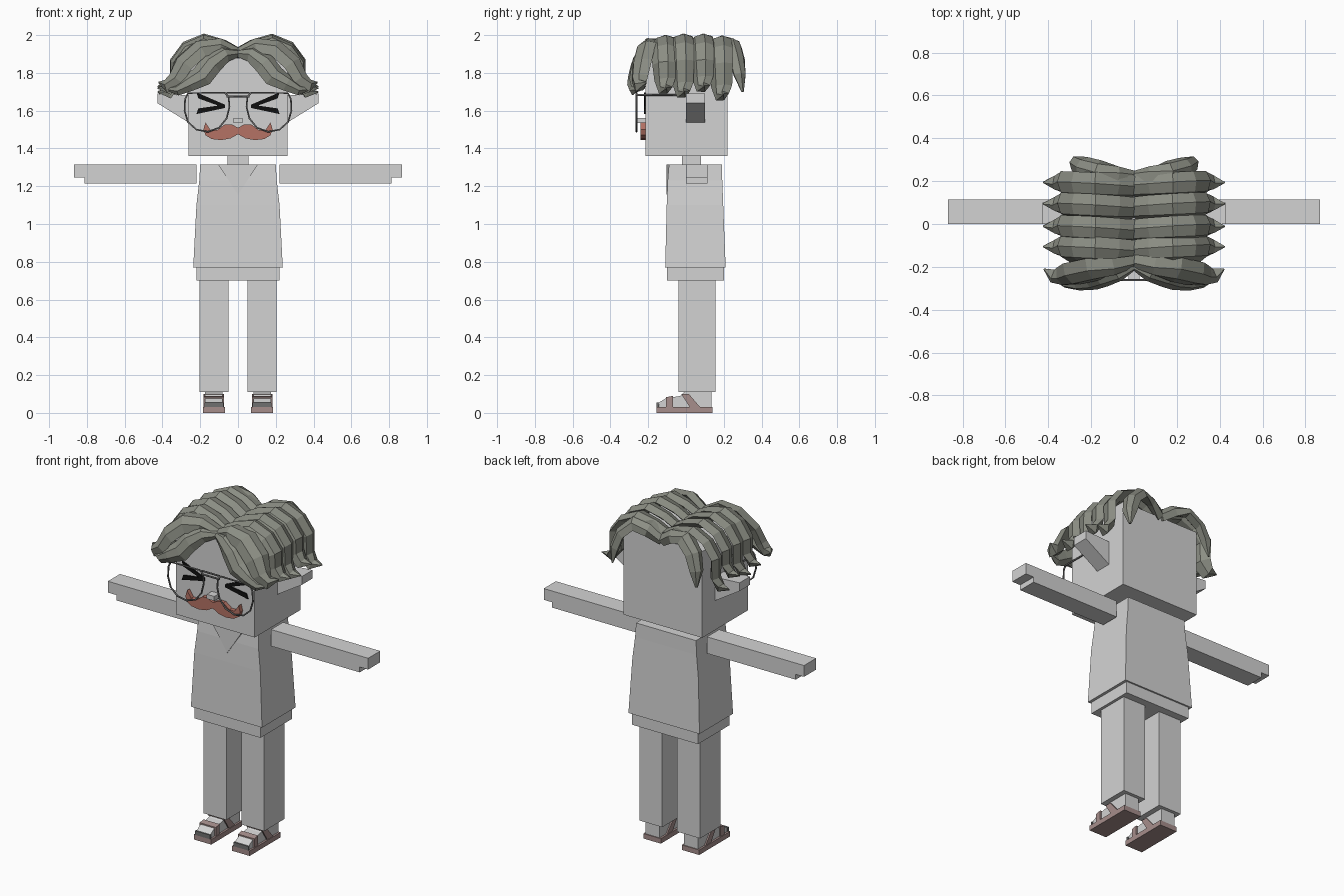
import bpy, bmesh
from mathutils import Vector

cube = bpy.data.objects.get("Cube")
if cube:
    bpy.data.objects.remove(cube, do_unlink=True)


def material(name, rgb):
    m = bpy.data.materials.new(name)
    m.use_nodes = True
    m.diffuse_color = (*rgb, 1)
    m.node_tree.nodes["Principled BSDF"].inputs["Base Color"].default_value = (*rgb, 1)
    return m


GREY = material("light grey", (0.65, 0.65, 0.65))
HAIR = material("olive grey", (0.26, 0.27, 0.23))
RED = material("brick red", (0.46, 0.17, 0.13))
SOLE = material("dusty brown", (0.38, 0.27, 0.26))
METAL = material("dark grey", (0.16, 0.16, 0.16))
BLACK = material("black", (0.005, 0.005, 0.005))
SIDES = (("right", -1), ("left", 1))


def finish(name, bm, mat):
    bmesh.ops.recalc_face_normals(bm, faces=bm.faces)
    mesh = bpy.data.meshes.new(name)
    bm.to_mesh(mesh)
    bm.free()
    mesh.materials.append(mat)
    ob = bpy.data.objects.new(name, mesh)
    bpy.context.collection.objects.link(ob)
    return ob


def loft(name, rings, mat):
    """Skin a list of equal rings of points and cap both ends."""
    bm = bmesh.new()
    loops = [[bm.verts.new(p) for p in ring] for ring in rings]
    n = len(loops[0])
    for a, b in zip(loops, loops[1:]):
        for i in range(n):
            j = (i + 1) % n
            bm.faces.new((a[i], a[j], b[j], b[i]))
    bm.faces.new(loops[0])
    bm.faces.new(loops[-1])
    return finish(name, bm, mat)


def rect(x0, x1, y0, y1, z):
    return [(x0, y0, z), (x1, y0, z), (x1, y1, z), (x0, y1, z)]


def box(name, x0, x1, y0, y1, z0, z1, mat=GREY):
    return loft(name, [rect(x0, x1, y0, y1, z0), rect(x0, x1, y0, y1, z1)], mat)


def prism_y(name, xz, y0, y1, mat, s=1):
    return loft(name, [[(s * x, y, z) for x, z in xz] for y in (y0, y1)], mat)


def prism_x(name, yz, x0, x1, mat):
    return loft(name, [[(x, y, z) for y, z in yz] for x in (x0, x1)], mat)


def tube(name, pts, r, mat, cyclic=False):
    cu = bpy.data.curves.new(name, "CURVE")
    cu.dimensions = "3D"
    cu.bevel_depth = r
    cu.bevel_resolution = 1
    sp = cu.splines.new("POLY")
    sp.points.add(len(pts) - 1)
    for p, co in zip(sp.points, pts):
        p.co = (*co, 1)
    sp.use_cyclic_u = cyclic
    cu.materials.append(mat)
    ob = bpy.data.objects.new(name, cu)
    bpy.context.collection.objects.link(ob)
    bpy.ops.object.select_all(action="DESELECT")
    ob.select_set(True)
    bpy.context.view_layer.objects.active = ob
    bpy.ops.object.convert(target="MESH")


def lock(name, pts, facing, widths, thick):
    """Sweep a ridged lens section along a path, flattened toward `facing`."""
    pts = [Vector(p) for p in pts]
    rings = []
    for i, p in enumerate(pts):
        t = (pts[min(i + 1, len(pts) - 1)] - pts[max(i - 1, 0)]).normalized()
        side = t.cross(facing(p)).normalized()
        n = side.cross(t)
        w = widths[i]
        h = thick * min(1, w / 0.04)
        section = ((-1, -.2), (-.45, .9), (.35, 1), (1, 0), (0.1, -.8))
        rings.append([p + side * w * a + n * h * b for a, b in section])
    loft(name, rings, HAIR)


# Body
box("head", -.262, .262, -.215, .22, 1.36, 1.88)
box("neck", -.055, .055, -.02, .08, 1.3, 1.37)
box("hips", -.22, .22, -.1, .2, .7, .78)
loft("vest", [rect(-.237, .237, -.11, .21, .77), rect(-.22, .22, -.102, .197, 1.1),
              rect(-.205, .205, -.097, .192, 1.23), rect(-.2, .2, -.09, .19, 1.315)], GREY)
prism_y("neckline", [(-.105, 1.314), (.105, 1.314), (0, 1.155)], -.103, -.09, GREY)

arm = [(.22, 1.215), (.812, 1.215), (.812, 1.247), (.868, 1.247), (.868, 1.315), (.22, 1.315)]
ear = [(.25, 1.68), (.427, 1.69), (.427, 1.64), (.25, 1.53)]
foot = [(-.14, .03), (-.143, .055), (-.11, .075), (-.03, .09), (0, .12), (.135, .12), (.135, .03)]
toe_strap = [(-.105, .03), (-.105, .083), (-.07, .09), (-.07, .03)]
heel_strap = [(-.025, .1), (.015, .1), (.075, .03), (.02, .03)]
eye_bars = [[(.22, 1.697), (.07, 1.632), (.07, 1.614), (.21, 1.665)],
            [(.22, 1.582), (.07, 1.614), (.07, 1.632), (.21, 1.612)]]
rim = [(.05, 1.675), (.045, 1.62), (.06, 1.56), (.1, 1.51), (.16, 1.488), (.22, 1.5),
       (.265, 1.54), (.283, 1.6), (.28, 1.66), (.265, 1.693), (.07, 1.695)]

for side, s in SIDES:
    prism_y(side + "_arm", arm, 0, .115, GREY, s)
    prism_y(side + "_ear", ear, 0, .1, GREY, s)
    lo, hi = sorted((s * .05, s * .203))
    box(side + "_leg", lo, hi, -.04, .155, .11, .71)
    # Sandals
    c = s * .128
    box(side + "_sole", c - .058, c + .058, -.155, .14, 0, .03, SOLE)
    box(side + "_toe_guard", c - .05, c + .05, -.155, -.143, .03, .055, METAL)
    prism_x(side + "_foot", foot, c - .046, c + .046, GREY)
    prism_x(side + "_toe_strap", toe_strap, c - .054, c + .054, SOLE)
    prism_x(side + "_heel_strap", heel_strap, c - .054, c + .054, SOLE)
    # Squeezed eyes
    for i, bar in enumerate(eye_bars):
        prism_y(f"{side}_eye_bar_{i}", bar, -.222, -.214, BLACK, s)
    # Glasses rims and arms
    tube(side + "_rim", [(s * x, -.262, z) for x, z in rim], .005, METAL, True)
    tube(side + "_temple", [(s * .275, -.262, 1.683), (s * .275, .02, 1.683)], .005, METAL)

for z in (1.675, 1.695):
    tube("glasses_bridge", [(-.06, -.262, z), (.06, -.262, z)], .005, METAL)

# Nose and moustache
box("nose", -.025, .025, -.262, -.21, 1.535, 1.562)
half = [(.035, 1.528), (.07, 1.527), (.11, 1.497), (.145, 1.497), (.172, 1.538), (.183, 1.5),
        (.172, 1.47), (.14, 1.45), (.09, 1.444), (.04, 1.453)]
outline = [(0, 1.51)] + half + [(0, 1.475)] + [(-x, z) for x, z in reversed(half)]
prism_y("moustache", outline, -.24, -.21, RED)

# Hair: swept locks on both sides of a centre parting
arch = [(0, 1.895), (.08, 1.94), (.18, 1.972), (.27, 1.935), (.325, 1.86),
        (.325, 1.775), (.365, 1.72), (.425, 1.73)]
arch_w = (.06, .065, .067, .067, .065, .058, .04, .004)
rows = ((-.13, -.01), (-.035, 0), (.07, 0), (.17, -.015))
upper = [(0, -.17, 1.9), (.1, -.2, 1.945), (.2, -.215, 1.93), (.29, -.235, 1.85),
         (.33, -.245, 1.77), (.375, -.24, 1.73), (.42, -.21, 1.75)]
lower = [(0, -.2, 1.905), (.07, -.235, 1.9), (.14, -.26, 1.85), (.19, -.275, 1.785),
         (.26, -.28, 1.745), (.32, -.275, 1.71), (.39, -.25, 1.715)]
back = [(0, .215, 1.885), (.08, .235, 1.935), (.17, .25, 1.95), (.24, .27, 1.88),
        (.27, .285, 1.79), (.28, .3, 1.7)]

for side, s in SIDES:
    for i, (y, dz) in enumerate(rows):
        pts = [(s * x, y + .025 * k / 7, z + dz * (k / 3 if k < 3 else 1) - (.03 * (i % 2) if k > 4 else 0))
               for k, (x, z) in enumerate(arch)]
        lock(f"{side}_hair_lock_{i}", pts,
             lambda p: Vector((p.x, -.12, p.z - 1.62)), arch_w, .03)
    lock(side + "_upper_fringe", [(s * x, y, z) for x, y, z in upper],
         lambda p: Vector((s * .5, -.8, .8)), (.035, .055, .07, .07, .055, .04, .004), .035)
    lock(side + "_lower_fringe", [(s * x, y, z) for x, y, z in lower],
         lambda p: Vector((0, -1, .35)), (.02, .045, .06, .06, .045, .03, .004), .028)
    lock(side + "_back_lock", [(s * x, y, z) for x, y, z in back],
         lambda p: Vector((s * .7, .6, .7)), (.04, .05, .055, .05, .04, .008), .03)
